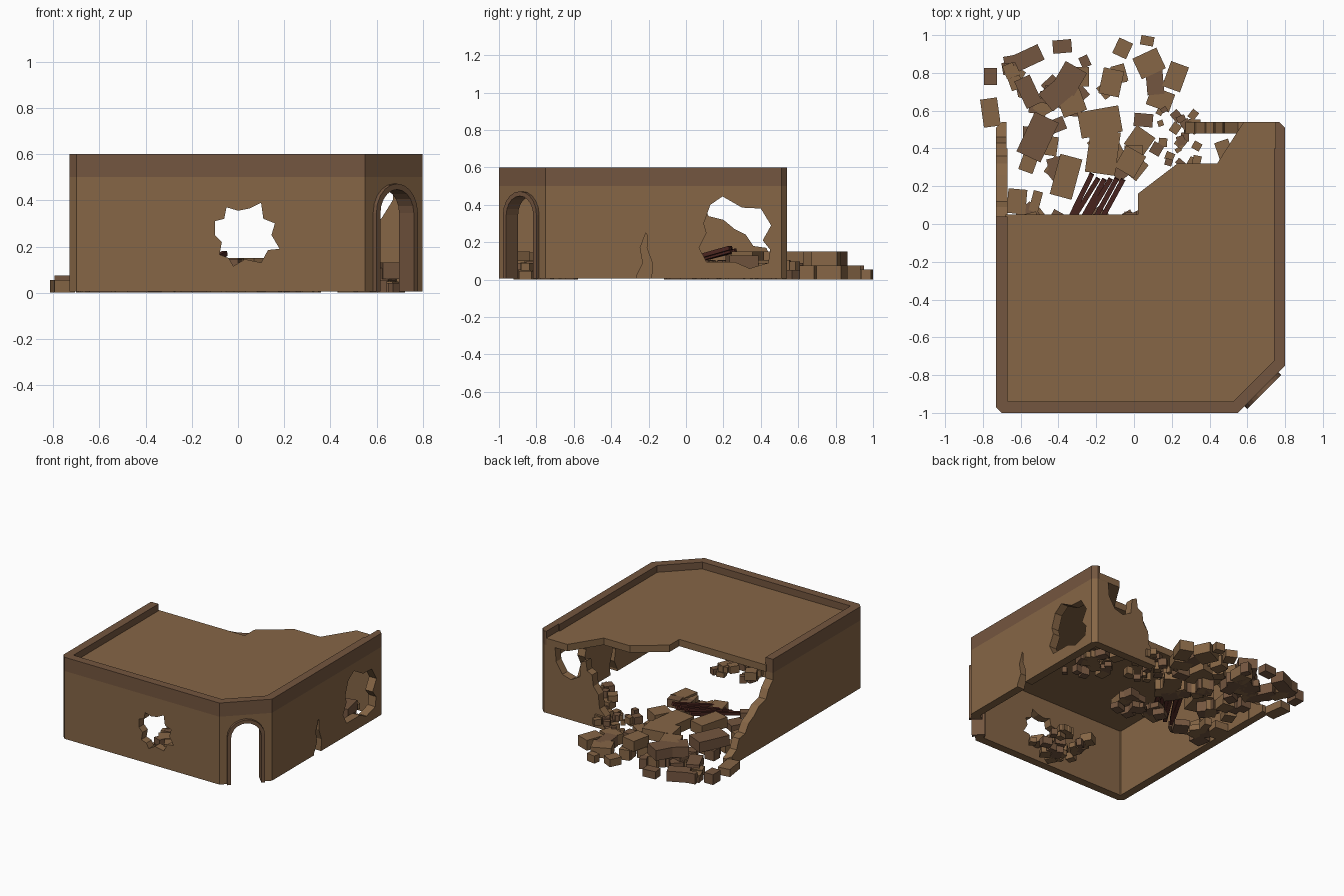
import bpy, bmesh, random
from math import sin, cos, pi, radians
from mathutils import Matrix, Vector

if "Cube" in bpy.data.objects:
    bpy.data.objects.remove(bpy.data.objects["Cube"])

random.seed(4)


def material(name, rgb):
    m = bpy.data.materials.new(name)
    m.diffuse_color = (*rgb, 1)
    m.use_nodes = True
    m.node_tree.nodes["Principled BSDF"].inputs["Base Color"].default_value = m.diffuse_color
    return m


CLAY = material("clay", (0.24, 0.133, 0.061))
TRIM = material("dark_clay", (0.175, 0.093, 0.05))
WOOD = material("red_wood", (0.075, 0.02, 0.015))

# Mappings from (profile u, profile v, depth) to space
plan = lambda u, v, d: (u, v, d)
along_x = lambda u, v, d: (u, d, v)
along_y = lambda u, v, d: (d, u, v)
S = 0.5 ** 0.5
corner = lambda u, v, d: (0.675 + S * (u + d), -0.875 + S * (u - d), v)


def finish(name, bm, *mats):
    bmesh.ops.recalc_face_normals(bm, faces=bm.faces)
    me = bpy.data.meshes.new(name)
    bm.to_mesh(me)
    bm.free()
    for m in mats:
        me.materials.append(m)
    ob = bpy.data.objects.new(name, me)
    bpy.context.collection.objects.link(ob)
    return ob


def prism(name, pts, d0, d1, mapping, mat=CLAY):
    bm = bmesh.new()
    a = [bm.verts.new(mapping(u, v, d0)) for u, v in pts]
    b = [bm.verts.new(mapping(u, v, d1)) for u, v in pts]
    bm.faces.new(a)
    bm.faces.new(b[::-1])
    for i in range(len(a)):
        j = (i + 1) % len(a)
        bm.faces.new((a[i], a[j], b[j], b[i]))
    return finish(name, bm, mat)


def ring(name, outer, inner, z0, z1, mat):
    bm = bmesh.new()
    loops = [[bm.verts.new((x, y, z)) for x, y in p]
             for p, z in ((outer, z0), (outer, z1), (inner, z1), (inner, z0))]
    n = len(outer)
    for k in range(4):
        a, b = loops[k], loops[(k + 1) % 4]
        for i in range(n):
            j = (i + 1) % n
            bm.faces.new((a[i], a[j], b[j], b[i]))
    return finish(name, bm, mat)


def cut(ob, cutters):
    for c in cutters:
        mod = ob.modifiers.new("cut", 'BOOLEAN')
        mod.operation = 'DIFFERENCE'
        mod.solver = 'EXACT'
        mod.object = c
    dg = bpy.context.evaluated_depsgraph_get()
    me = bpy.data.meshes.new_from_object(ob.evaluated_get(dg))
    ob.modifiers.clear()
    ob.data = me


def arch(half, spring, bottom, n=10):
    pts = [(half * cos(pi * i / n), spring + half * sin(pi * i / n)) for i in range(n + 1)]
    return [(half, bottom)] + pts + [(-half, bottom)]


# Wall shell and parapet
outer = [(-.73, -.97), (-.70, -1), (.55, -1), (.80, -.75), (.80, .51), (.77, .54), (-.70, .54), (-.73, .51)]
inner = [(-.67, -.935), (-.665, -.94), (.525, -.94), (.74, -.725), (.74, .475), (.735, .48), (-.665, .48), (-.67, .475)]
walls = ring("walls", outer, inner, 0.005, .5, CLAY)
parapet = ring("parapet", outer, inner, .5, .6, TRIM)

# Cutters for the collapsed corner, blast holes, crack and doorway
left_break = prism("left_break_cutter", [
    (.04, .7), (.04, .45), (.09, .40), (.12, .34), (.20, .32), (.26, .27), (.32, .24), (.36, .18),
    (.43, .17), (.46, .10), (.51, .07), (.6, .03), (.6, .7)], -.9, -.66, along_y)
back_break = prism("back_break_cutter", [
    (-.675, -.1), (.26, -.1), (.27, .10), (.32, .15), (.33, .25), (.37, .30), (.38, .38), (.42, .40),
    (.43, .47), (.47, .45), (.48, .34), (.55, .30), (.62, .32), (.67, .40), (.68, .502), (.75, .502),
    (.75, .7), (-.675, .7)], .4, .7, along_x)
front_hole = prism("front_hole_cutter", [
    (-.10, .31), (-.06, .32), (-.05, .37), (0, .355), (.05, .365), (.10, .39), (.11, .32), (.16, .30),
    (.145, .25), (.18, .19), (.13, .185), (.10, .13), (.03, .145), (-.02, .115), (-.04, .15),
    (-.08, .165), (-.07, .22), (-.10, .25)], -1.1, -.85, along_x)
right_hole = prism("right_hole_cutter", [
    (.07, .17), (.11, .25), (.095, .30), (.13, .40), (.195, .445), (.30, .385), (.40, .38), (.455, .29),
    (.41, .21), (.45, .16), (.44, .09), (.34, .06), (.26, .095), (.11, .095)], .65, .9, along_y)
crack = prism("crack_cutter", [
    (-.265, -.1), (-.265, .02), (-.23, .09), (-.245, .17), (-.215, .25), (-.205, .235), (-.21, .17),
    (-.18, .09), (-.19, -.1)], .65, .9, along_y)
doorway = prism("doorway_cutter", arch(.115, .35, -.1), -.12, .1, corner)

cutters = [left_break, back_break, front_hole, right_hole, crack, doorway]
cut(walls, cutters)
cut(parapet, cutters[:2])
for c in cutters:
    bpy.data.objects.remove(c)

# Broken roof slab
prism("roof", [(-.68, -.95), (.52, -.95), (.75, -.72), (.75, .54), (.58, .54), (.44, .32),
               (.23, .32), (.02, .16), (.02, .05), (-.68, .05)], .5, .55, plan)

# Arched door frame
prism("door_frame", arch(.127, .345, .005) + arch(.102, .345, .005)[::-1], -.07, .02, corner, TRIM)


def block(bm, x, y, z, w, d, h, deg):
    m = Matrix.Translation((x, y, z + h / 2)) @ Matrix.Rotation(radians(deg), 4, 'Z') @ Matrix.Diagonal((w, d, h, 1))
    r = bmesh.ops.create_cube(bm, size=1, matrix=m)
    mi = int(random.random() < .4)
    for f in {f for v in r["verts"] for f in v.link_faces}:
        f.material_index = mi


def scatter(bm, n, x0, x1, y0, y1, s0, s1, layers=1):
    for _ in range(n):
        s = random.uniform(s0, s1)
        block(bm, random.uniform(x0, x1), random.uniform(y0, y1), random.randrange(layers) * .05,
              s, s * random.uniform(.7, 1.3), random.uniform(.035, .06), random.uniform(-45, 45))


# Main rubble pile: x, y, width, depth, turn
bricks = [
    (-.76, .78, .07, .09, 0), (-.56, .88, .15, .09, 25), (-.66, .87, .06, .04, 10),
    (-.38, .94, .10, .07, 5), (-.26, .86, .05, .06, 25), (-.06, .93, .08, .09, -25),
    (.07, .97, .07, .05, -10), (.08, .85, .14, .12, 25), (.22, .78, .10, .14, -20),
    (.11, .76, .09, .15, 5), (-.12, .75, .11, .14, -12), (-.34, .77, .13, .14, -30),
    (-.41, .69, .15, .12, 40), (-.56, .70, .09, .16, 25), (-.33, .64, .13, .12, 20),
    (-.18, .54, .22, .14, 10), (-.51, .46, .14, .23, -25), (-.165, .38, .16, .23, -8),
    (-.02, .33, .12, .13, -30), (.03, .44, .12, .12, -35), (-.36, .25, .12, .22, -15),
    (-.56, .32, .08, .09, -20), (-.62, .12, .10, .13, -5), (-.52, .12, .05, .11, -15),
    (-.76, .59, .09, .15, 8), (.05, .55, .10, .07, -5), (.14, .66, .13, .10, -20)]
pile = bmesh.new()
for x, y, w, d, a in bricks:
    big = w * d > .0145 and -.7 < x and y < .8
    block(pile, x, y, .075 if big else 0, w, d, .075 if big or .6 < y < .9 else .055, a)
    if big:
        for _ in range(3):
            block(pile, x + random.uniform(-.06, .06), y + random.uniform(-.06, .06), 0,
                  random.uniform(.07, .11), random.uniform(.07, .11), .075, random.uniform(-45, 45))
scatter(pile, 22, .10, .34, .30, .66, .03, .06, 2)
scatter(pile, 12, -.66, -.40, .52, .84, .05, .09)
scatter(pile, 24, -.62, .10, -.10, .05, .06, .11, 2)
finish("rubble_pile", pile, CLAY, TRIM)

# Rubble inside the right and front holes
side = bmesh.new()
scatter(side, 26, .45, .71, .08, .42, .04, .08, 2)
block(side, .66, .3, .06, .10, .16, .07, 12)
finish("right_hole_rubble", side, CLAY, TRIM)
front = bmesh.new()
scatter(front, 24, -.14, .20, -.90, -.58, .04, .08, 2)
scatter(front, 7, -.08, .16, -.90, -.80, .05, .09, 3)
finish("front_hole_rubble", front, CLAY, TRIM)

# Fallen roof beams leaning on the pile
beams = bmesh.new()
for i in range(6):
    off = (i - 2.5) * .033
    a = Vector((-.31 + off, -.06 + random.uniform(-.04, .04), .07 + .012 * (i % 2)))
    b = Vector((-.14 + off, .26 + random.uniform(-.03, .01), .155 + .015 * (i % 2)))
    m = (Matrix.Translation((a + b) / 2) @ (b - a).to_track_quat('Y', 'Z').to_matrix().to_4x4()
         @ Matrix.Diagonal((.026, (b - a).length, .022, 1)))
    bmesh.ops.create_cube(beams, size=1, matrix=m)
finish("fallen_beams", beams, WOOD)
